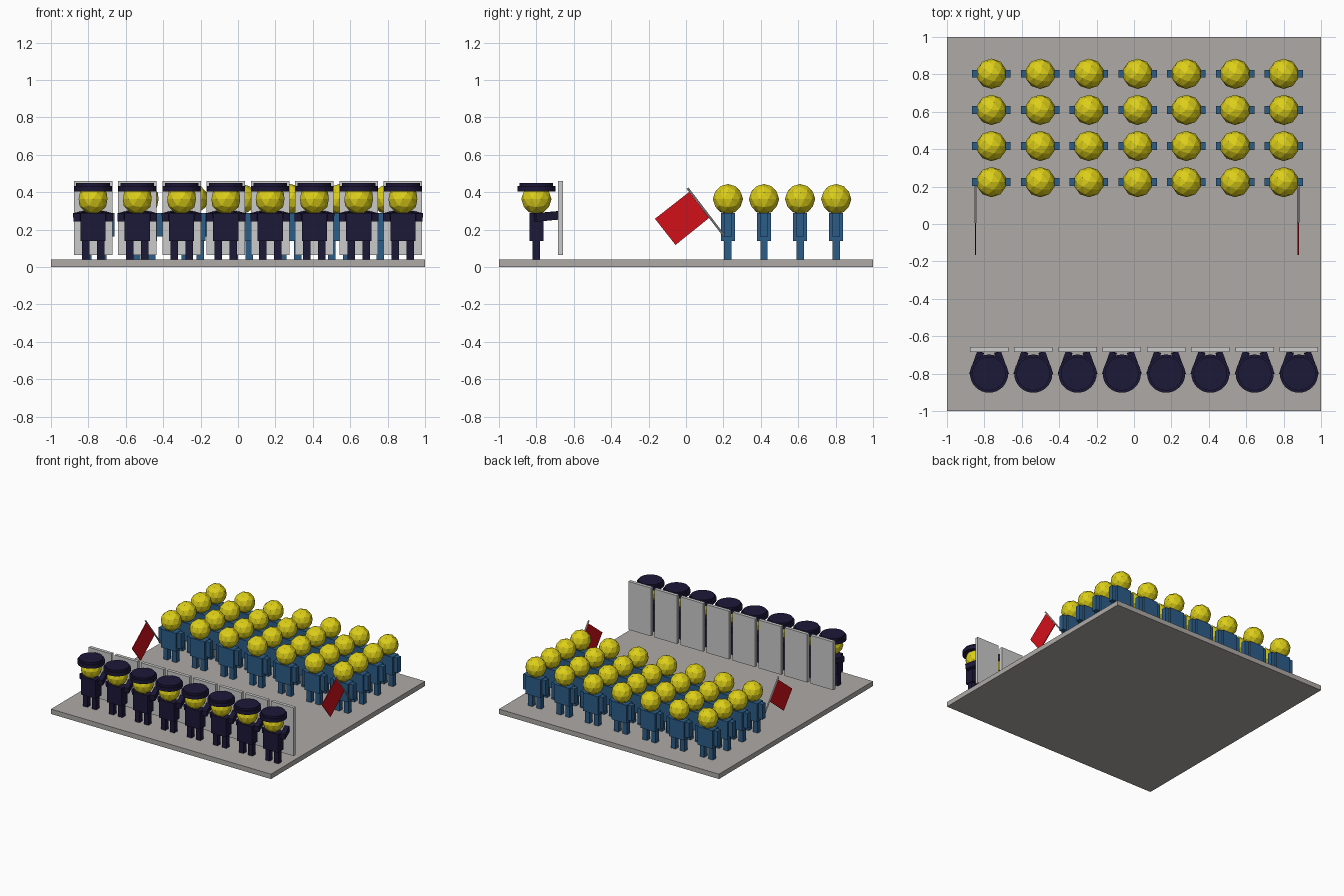
import bpy, bmesh
from mathutils import Matrix, Vector

if "Cube" in bpy.data.objects:
    bpy.data.objects.remove(bpy.data.objects["Cube"])


def material(name, rgb):
    m = bpy.data.materials.new(name)
    m.diffuse_color = (*rgb, 1)
    m.use_nodes = True
    m.node_tree.nodes["Principled BSDF"].inputs["Base Color"].default_value = m.diffuse_color
    return m


YELLOW = material("yellow", (0.72, 0.62, 0.01))
NAVY = material("navy", (0.012, 0.009, 0.04))
BLUE = material("blue", (0.025, 0.11, 0.25))
RED = material("red", (0.65, 0.005, 0.01))
STONE = material("warm_grey", (0.42, 0.40, 0.38))


def finish(bm, name, mat=None):
    me = bpy.data.meshes.new(name)
    bm.to_mesh(me)
    bm.free()
    if mat:
        me.materials.append(mat)
    return me


def add_box(bm, center, size, rot=None):
    m = Matrix.Translation(center) @ (rot or Matrix()) @ Matrix.Diagonal((*size, 1))
    bmesh.ops.create_cube(bm, size=1, matrix=m)


def add_rod(bm, a, b, r, sides=8):
    a, b = Vector(a), Vector(b)
    q = (b - a).to_track_quat('Z', 'Y').to_matrix().to_4x4()
    bmesh.ops.create_cone(bm, cap_ends=True, segments=sides, radius1=r, radius2=r,
                          depth=(b - a).length, matrix=Matrix.Translation((a + b) / 2) @ q)


def add_disc(bm, r, z0, z1):
    add_rod(bm, (0, 0, z0), (0, 0, z1), r, 32)


def place(name, mesh, loc=(0, 0, 0)):
    ob = bpy.data.objects.new(name, mesh)
    ob.location = loc
    bpy.context.collection.objects.link(ob)


def body_mesh(name, mat, arms_forward):
    bm = bmesh.new()
    add_box(bm, (0, 0, 0.215), (0.135, 0.075, 0.15))
    for s in (-1, 1):
        add_box(bm, (s * 0.04, 0, 0.0925), (0.04, 0.04, 0.105))
        if arms_forward:
            # arm reaches forward and inward to the shield
            a, b = Vector((s * 0.088, -0.005, 0.265)), Vector((s * 0.045, 0.115, 0.276))
            q = (b - a).to_track_quat('Y', 'Z').to_matrix().to_4x4()
            add_box(bm, (a + b) / 2, (0.038, (b - a).length, 0.045), q)
        else:
            add_box(bm, (s * 0.085, 0, 0.225), (0.036, 0.042, 0.125))
    return finish(bm, name, mat)


# ground slab
bm = bmesh.new()
add_box(bm, (0, 0, 0.02), (2, 2, 0.04))
place("ground_slab", finish(bm, "ground_slab", STONE))

# shared head
bm = bmesh.new()
bmesh.ops.create_icosphere(bm, subdivisions=2, radius=0.081,
                           matrix=Matrix.Translation((0, 0, 0.363)))
head = finish(bm, "head", YELLOW)

# crowd
crowd_body = body_mesh("crowd_body", BLUE, False)
for row in range(4):
    for col in range(7):
        loc = (-0.762 + col * 0.2605, 0.224 + row * 0.193, 0)
        place("crowd_body", crowd_body, loc)
        place("crowd_head", head, loc)

# officer cap: wide brim and smaller crown
bm = bmesh.new()
add_disc(bm, 0.102, 0.403, 0.432)
add_disc(bm, 0.09, 0.43, 0.448)
cap = finish(bm, "officer_cap", NAVY)

# shield
bm = bmesh.new()
add_box(bm, (0, 0.129, 0.262), (0.206, 0.027, 0.396))
shield = finish(bm, "shield")

# officer line
officer_body = body_mesh("officer_body", NAVY, True)
for i in range(8):
    loc = (-0.775 + i * 0.2367, -0.8, 0)
    place("officer_body", officer_body, loc)
    place("officer_head", head, loc)
    place("officer_cap", cap, loc)
    place("shield", shield, loc)

# flags held by the two outer front-row people
bm = bmesh.new()
add_rod(bm, (0, 0.205, 0.165), (0, 0.008, 0.422), 0.006)
pole = finish(bm, "flag_pole")
bm = bmesh.new()
corners = [(0.018, 0.402), (0.123, 0.262), (-0.056, 0.118), (-0.166, 0.258)]
face = bm.faces.new([bm.verts.new((-0.003, y, z)) for y, z in corners])
ext = bmesh.ops.extrude_face_region(bm, geom=[face], use_keep_orig=True)
bmesh.ops.translate(bm, vec=(0.006, 0, 0),
                    verts=[v for v in ext["geom"] if isinstance(v, bmesh.types.BMVert)])
bmesh.ops.recalc_face_normals(bm, faces=bm.faces)
flag = finish(bm, "flag_cloth", RED)
for x in (-0.847, 0.878):
    place("flag_pole", pole, (x, 0, 0))
    place("flag_cloth", flag, (x, 0, 0))
